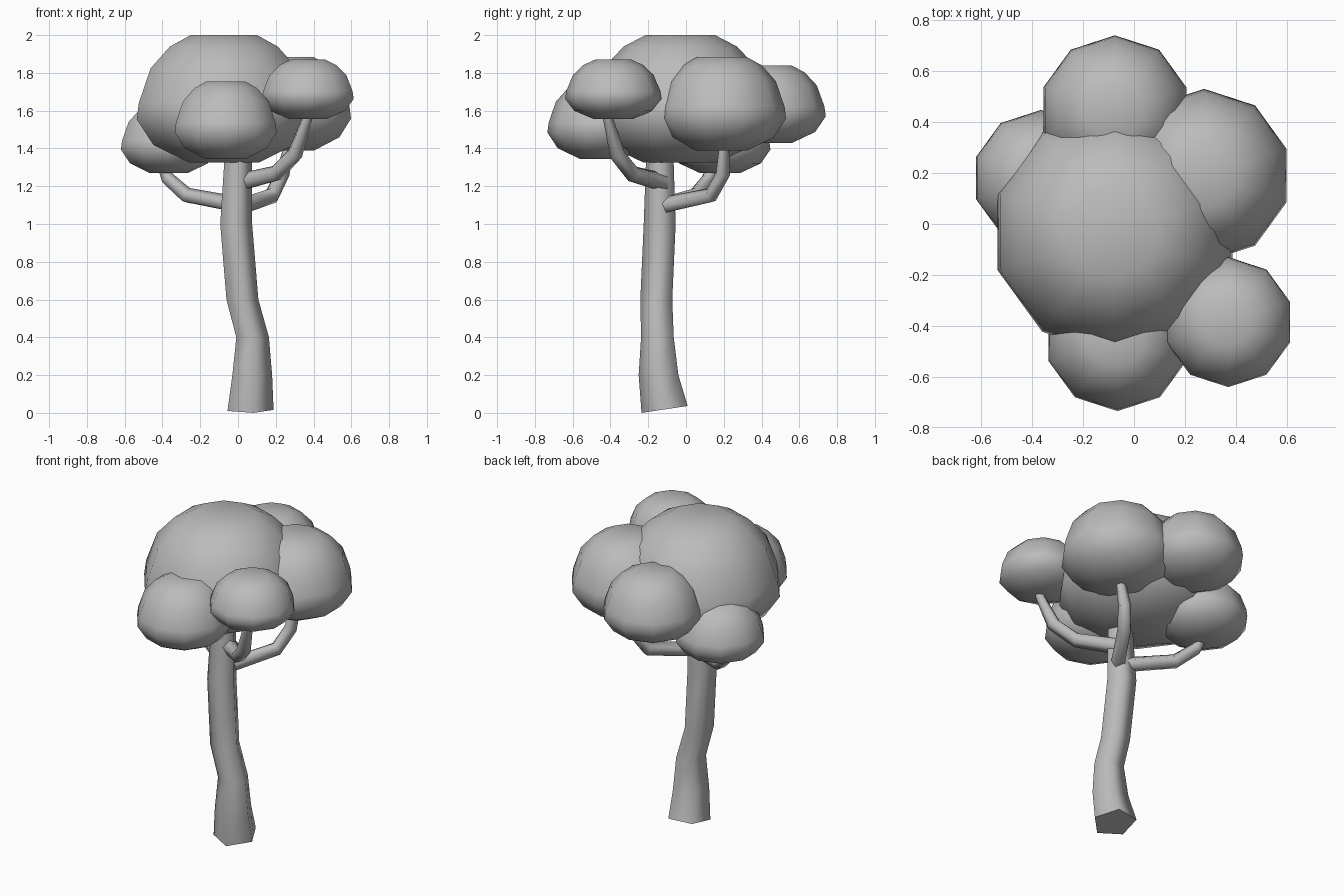
import bpy
import bmesh
from math import sin, cos, radians
from mathutils import Vector

cube = bpy.data.objects.get("Cube")
if cube:
    bpy.data.objects.remove(cube)

GREY = (0.5, 0.5, 0.5, 1)
mat = bpy.data.materials.new("plain grey")
mat.use_nodes = True
mat.diffuse_color = GREY
mat.node_tree.nodes["Principled BSDF"].inputs["Base Color"].default_value = GREY


def finish(name, bm, sharp):
    """Turn the bmesh into a smooth shaded object."""
    bmesh.ops.recalc_face_normals(bm, faces=bm.faces)
    for f in bm.faces:
        f.smooth = True
    mesh = bpy.data.meshes.new(name)
    bm.to_mesh(mesh)
    bm.free()
    mesh.set_sharp_from_angle(angle=radians(sharp))
    mesh.materials.append(mat)
    obj = bpy.data.objects.new(name, mesh)
    bpy.context.collection.objects.link(obj)
    return obj


def loft(bm, rings):
    """Bridge equal rings of points and cap both ends."""
    loops = [[bm.verts.new(p) for p in ring] for ring in rings]
    for a, b in zip(loops, loops[1:]):
        for i in range(len(a)):
            j = (i + 1) % len(a)
            bm.faces.new((a[i], a[j], b[j], b[i]))
    return loops


# Shared ten-sided leaf clump outline: radius share, height share
PROFILE = [(0.4, 0), (0.81, 0.14), (1, 0.34), (0.975, 0.47),
           (0.84, 0.74), (0.62, 0.91), (0.38, 1)]


def leaf_clump(name, x, y, radius, bottom, top):
    bm = bmesh.new()
    angles = [radians(18 + 36 * i) for i in range(10)]
    rings = [[(x + radius * r * cos(a), y + radius * r * sin(a),
               bottom + (top - bottom) * h) for a in angles]
             for r, h in PROFILE]
    loops = loft(bm, rings)
    for loop, z in ((loops[0], bottom), (loops[-1], top)):
        tip = bm.verts.new((x, y, z))
        for i in range(10):
            bm.faces.new((loop[i], loop[(i + 1) % 10], tip))
    finish(name, bm, 80)


def limb(name, path, radii, level=False):
    """Five-sided tube along a path; level keeps the rings horizontal."""
    bm = bmesh.new()
    points = [Vector(p) for p in path]
    rings = []
    for i, (p, r) in enumerate(zip(points, radii)):
        along = points[min(i + 1, len(points) - 1)] - points[max(i - 1, 0)]
        if level:
            u, v = Vector((1, 0, 0)), Vector((0, 1, 0))
        else:
            u = along.cross(Vector((0, 0, 1))).normalized()
            v = along.normalized().cross(u)
        rings.append([p + r * (u * cos(a) + v * sin(a))
                      for a in (radians(72 * k - 9) for k in range(5))])
    loops = loft(bm, rings)
    # Tilted cut at the foot of the trunk
    if level:
        low = min(w.co.y for w in loops[0])
        for w in loops[0]:
            w.co.z = 0.15 * (w.co.y - low)
    bm.faces.new(loops[0])
    bm.faces.new(loops[-1])
    finish(name, bm, 75)


# Crown
leaf_clump("crown_main", -0.075, -0.03, 0.485, 1.325, 2.0)
leaf_clump("crown_front", -0.065, -0.45, 0.284, 1.345, 1.755)
leaf_clump("crown_front_left", 0.37, -0.385, 0.255, 1.555, 1.87)
leaf_clump("crown_back_left", 0.275, 0.19, 0.34, 1.39, 1.885)
leaf_clump("crown_back", -0.075, 0.445, 0.295, 1.43, 1.84)
leaf_clump("crown_right", -0.366, 0.18, 0.267, 1.27, 1.635)

# Trunk
limb("trunk",
     [(0.06, -0.107, 0), (0.07, -0.14, 0.2), (0.073, -0.147, 0.4),
      (0.019, -0.153, 0.6), (-0.014, -0.135, 1.0), (-0.003, -0.135, 1.33),
      (-0.003, -0.135, 1.5)],
     [0.13, 0.112, 0.092, 0.09, 0.09, 0.078, 0.07], level=True)

# Branches
limb("branch_front_left",
     [(0.02, -0.12, 1.22), (0.2, -0.28, 1.265), (0.3, -0.365, 1.37),
      (0.38, -0.425, 1.6)], [0.05, 0.045, 0.043, 0.025])
limb("branch_back_left",
     [(0.03, -0.1, 1.1), (0.18, 0.13, 1.15), (0.235, 0.195, 1.27),
      (0.28, 0.205, 1.45)], [0.045, 0.043, 0.04, 0.025])
limb("branch_right",
     [(-0.03, -0.1, 1.105), (-0.27, 0.05, 1.15), (-0.37, 0.12, 1.24),
      (-0.41, 0.15, 1.34)], [0.045, 0.043, 0.038, 0.025])
